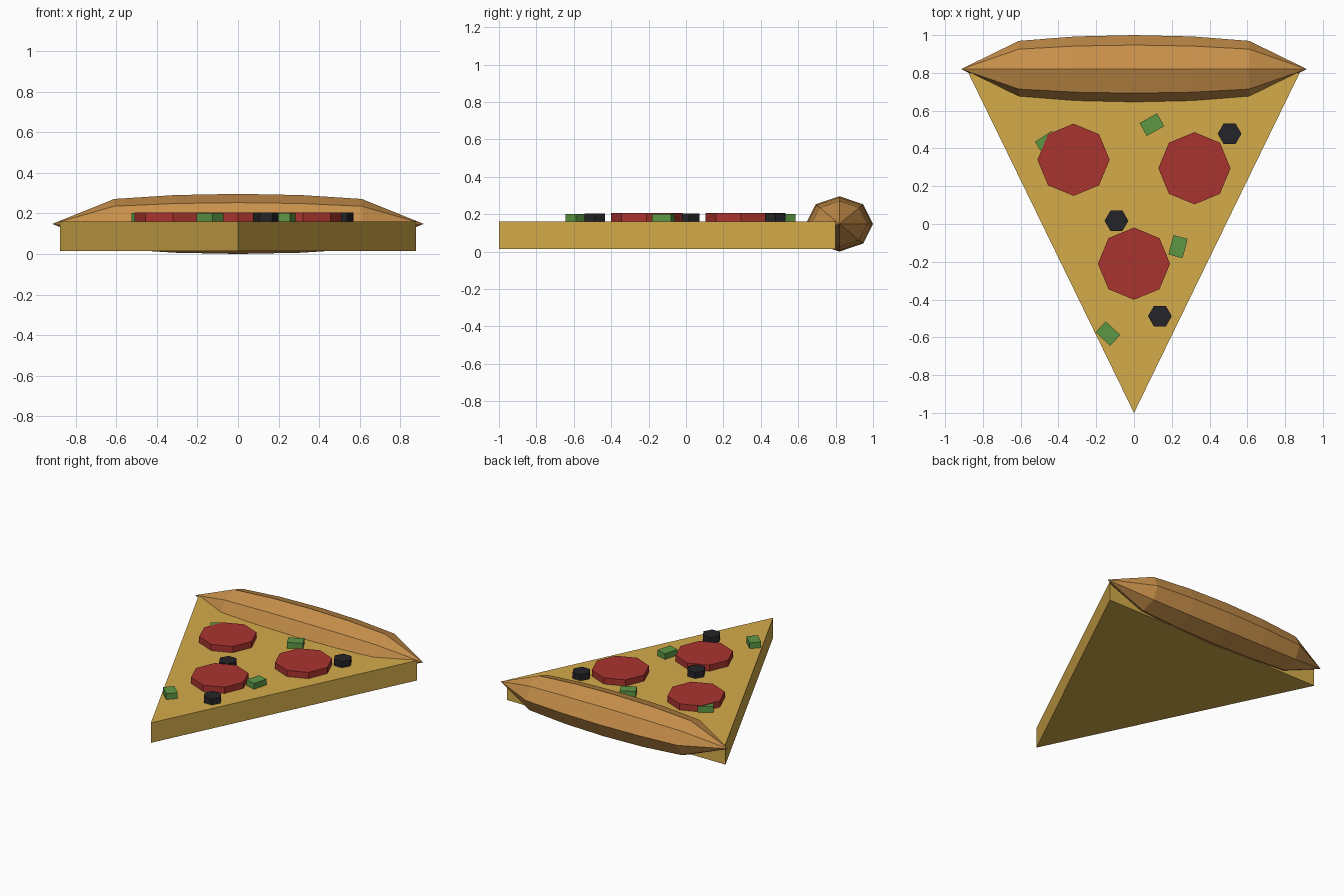
import bpy, bmesh
from math import sin, cos, pi, radians

if "Cube" in bpy.data.objects:
    bpy.data.objects.remove(bpy.data.objects["Cube"])


def material(name, rgb):
    m = bpy.data.materials.new(name)
    m.diffuse_color = (*rgb, 1)
    m.use_nodes = True
    m.node_tree.nodes["Principled BSDF"].inputs["Base Color"].default_value = m.diffuse_color
    return m


CHEESE = material("cheese", (0.66, 0.41, 0.07))
CRUST = material("crust", (0.58, 0.28, 0.07))
RED = material("red", (0.40, 0.034, 0.028))
BLACK = material("black", (0.018, 0.017, 0.021))
GREEN = material("green", (0.11, 0.31, 0.06))


def finish(bm, name, mat):
    bmesh.ops.recalc_face_normals(bm, faces=bm.faces)
    me = bpy.data.meshes.new(name)
    bm.to_mesh(me)
    bm.free()
    me.materials.append(mat)
    ob = bpy.data.objects.new(name, me)
    bpy.context.collection.objects.link(ob)


def prism(name, outline, z0, z1, mat):
    """Extrude a flat outline from z0 up to z1."""
    bm = bmesh.new()
    face = bm.faces.new([bm.verts.new((x, y, z0)) for x, y in outline])
    ext = bmesh.ops.extrude_face_region(bm, geom=[face])["geom"]
    top = [v for v in ext if isinstance(v, bmesh.types.BMVert)]
    bmesh.ops.translate(bm, verts=top, vec=(0, 0, z1 - z0))
    finish(bm, name, mat)


def disc(name, cx, cy, r, sides, top, mat):
    pts = [(cx + r * cos(2 * pi * i / sides), cy + r * sin(2 * pi * i / sides))
           for i in range(sides)]
    prism(name, pts, 0.158, top, mat)


# Wedge of cheese-covered base
prism("cheese_wedge", [(0, -1), (0.877, 0.8), (-0.877, 0.8)], 0.015, 0.16, CHEESE)

# Crust: eight-sided spindle along x, pointed at both ends
bm = bmesh.new()
CY, CZ, RY, RZ, TIP = 0.82, 0.148, 0.18, 0.148, 0.915
rings = []
for x, s in [(-0.61, 0.83), (-0.31, 0.96), (0, 1), (0.31, 0.96), (0.61, 0.83)]:
    rings.append([bm.verts.new((x, CY + RY * s * cos(i * pi / 4),
                                CZ + RZ * s * sin(i * pi / 4))) for i in range(8)])
for a, b in zip(rings, rings[1:]):
    for i in range(8):
        j = (i + 1) % 8
        bm.faces.new((a[i], a[j], b[j], b[i]))
for ring, x in ((rings[0], -TIP), (rings[-1], TIP)):
    tip = bm.verts.new((x, CY, CZ))
    for i in range(8):
        bm.faces.new((ring[i], ring[(i + 1) % 8], tip))
finish(bm, "crust", CRUST)

# Pepperoni slices
for i, (x, y) in enumerate([(-0.32, 0.34), (0.32, 0.295), (0, -0.21)]):
    disc(f"pepperoni_{i + 1}", x, y, 0.191, 8, 0.205, RED)

# Olives
for i, (x, y) in enumerate([(0.506, 0.478), (-0.093, 0.017), (0.137, -0.488)]):
    disc(f"olive_{i + 1}", x, y, 0.063, 6, 0.204, BLACK)

# Green pepper pieces
for i, (x, y, deg) in enumerate([(0.095, 0.526, 29), (0.233, -0.12, 75),
                                 (-0.138, -0.58, -43), (-0.459, 0.431, 33)]):
    c, s = cos(radians(deg)), sin(radians(deg))
    pts = [(x + u * c - v * s, y + u * s + v * c)
           for u, v in [(-.053, -.039), (.053, -.039), (.053, .039), (-.053, .039)]]
    prism(f"pepper_{i + 1}", pts, 0.158, 0.202, GREEN)
